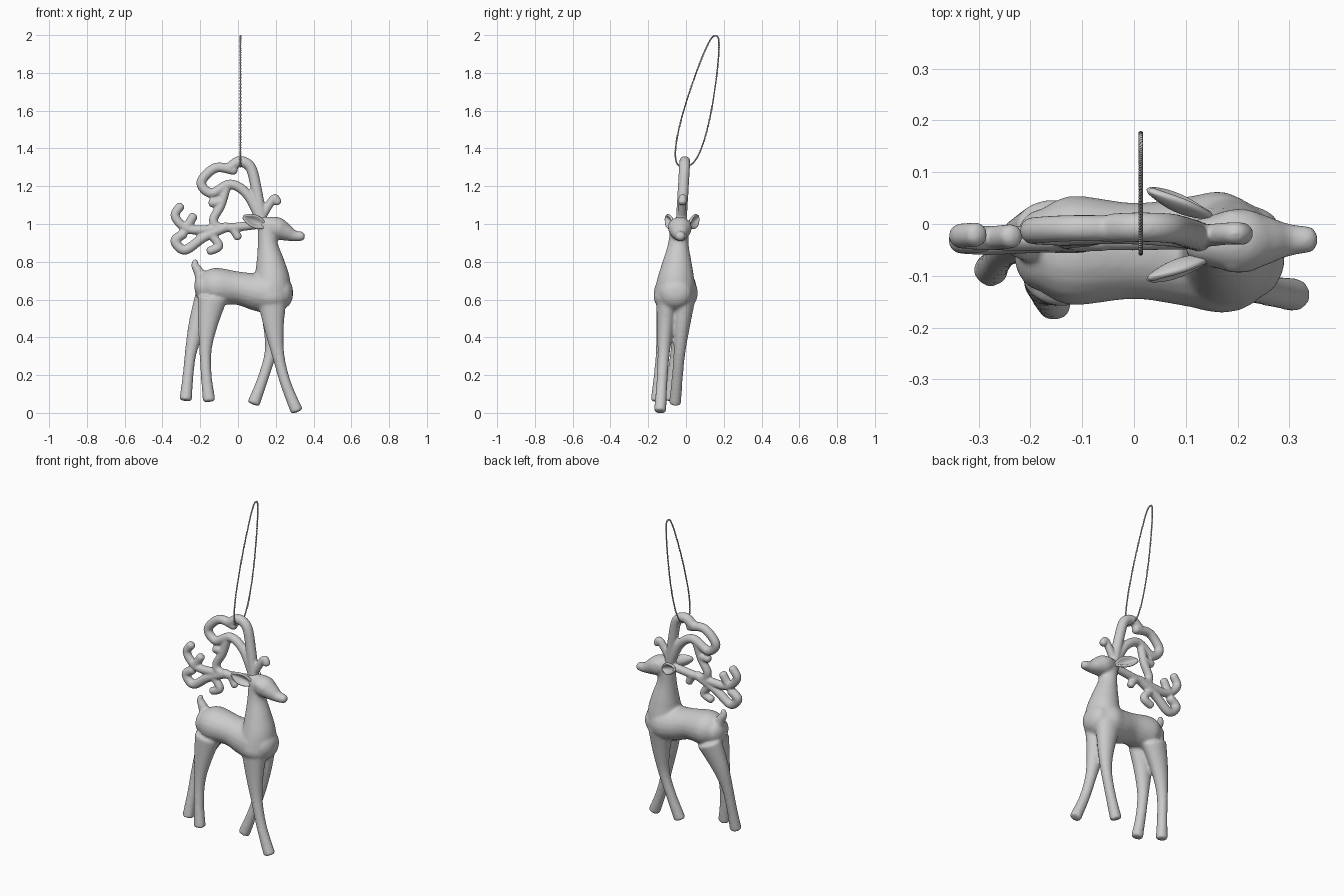
import bpy, bmesh, math
from mathutils import Vector

if "Cube" in bpy.data.objects:
    bpy.data.objects.remove(bpy.data.objects["Cube"])


def spline(pts, steps=8):
    """Catmull-Rom samples through points of any dimension."""
    p = [Vector(q) for q in pts]
    p = [p[0]] + p + [p[-1]]
    out = []
    for a, b, c, d in zip(p, p[1:], p[2:], p[3:]):
        for k in range(steps):
            t = k / steps
            out.append(b + ((c - a) * t + (a * 2 - b * 5 + c * 4 - d) * t * t
                            + ((b - c) * 3 + d - a) * t ** 3) / 2)
    return out + [p[-1]]


def loft(bm, pts, cap=0.7, sides=20):
    """Round-ended tube; each point is x, y, z, radius in the xz plane, radius across."""
    s = spline(pts)
    n = len(s)
    pos = [Vector(q[:3]) for q in s]
    tan = [(pos[min(i + 1, n - 1)] - pos[max(i - 1, 0)]).normalized() for i in range(n)]
    rings = [(pos[i], tan[i], s[i][3], s[i][4]) for i in range(n)]

    def dome(ring, sign):
        c, t, r, q = ring
        angles = [math.pi / 2 * k / 5 for k in range(1, 5)]
        return [(c + t * sign * r * cap * math.sin(a), t, r * math.cos(a), q * math.cos(a))
                for a in angles]
    rings = dome(rings[0], -1)[::-1] + rings + dome(rings[-1], 1)
    loops = []
    for c, t, r, q in rings:
        u = Vector((0, 1, 0)).cross(t).normalized()
        v = t.cross(u)
        turn = [k * math.tau / sides for k in range(sides)]
        loops.append([bm.verts.new(c + u * r * math.cos(a) + v * q * math.sin(a)) for a in turn])
    for a, b in zip(loops, loops[1:]):
        for k in range(sides):
            bm.faces.new((a[k - 1], a[k], b[k], b[k - 1]))
    bm.faces.new(loops[0][::-1])
    bm.faces.new(loops[-1])


def finish(name, bm):
    bmesh.ops.recalc_face_normals(bm, faces=bm.faces)
    for f in bm.faces:
        f.smooth = True
    me = bpy.data.meshes.new(name)
    bm.to_mesh(me)
    bm.free()
    ob = bpy.data.objects.new(name, me)
    bpy.context.collection.objects.link(ob)
    return ob


def blend(ob, voxel, rounds):
    """Fuse overlapping tubes into one smooth skin."""
    m = ob.modifiers.new("fuse", 'REMESH')
    m.mode, m.voxel_size, m.use_smooth_shade = 'VOXEL', voxel, True
    m = ob.modifiers.new("soften", 'SMOOTH')
    m.factor, m.iterations = 0.5, rounds


def trunk(bm, y0, y1, widen, *pts):
    """Tube from x, z, radius points, drifting in depth from y0 to y1."""
    last = len(pts) - 1
    loft(bm, [(x, y0 + (y1 - y0) * i / last, z, r, r * widen)
              for i, (x, z, r) in enumerate(pts)])


def leg(bm, foot, y0, y1, *xs):
    """Leg with x given at five even heights from the belly to the foot."""
    radii = (.078, .053, .033, .029, .034)
    loft(bm, [(x, y0 + (y1 - y0) * i / 4, .6 + (foot - .6) * i / 4, r, .012 + .6 * r)
              for i, (x, r) in enumerate(zip(xs, radii))], cap=0.2)


# Body: torso, neck, head, tail and four legs fused together
bm = bmesh.new()
trunk(bm, -.05, -.055, 1.06, (-.18, .665, .075), (-.12, .668, .1), (0, .66, .088),
      (.1, .64, .1), (.17, .635, .11), (.235, .635, .083))
trunk(bm, -.06, -.034, 1.03, (.17, .61, .11), (.18, .70, .097), (.172, .79, .077),
      (.158, .89, .054), (.154, .98, .048))
trunk(bm, -.033, -.03, 1.06, (.125, 1.0, .04), (.2, .979, .059), (.25, .957, .047),
      (.295, .938, .031), (.338, .935, .025))
for s in (-1, 1):                                  # brows
    y = -.033 + s * .044
    trunk(bm, y, y, 1, (.185, 1.0, .018), (.225, .985, .017))
trunk(bm, -.045, -.042, 1, (-.185, .69, .035), (-.207, .745, .028), (-.228, .78, .021),
      (-.225, .805, .015))
leg(bm, .065, -.10, -.155, -.138, -.16, -.172, -.168, -.153)
leg(bm, .07, -.01, -.09, -.155, -.21, -.247, -.264, -.277)
leg(bm, .01, -.10, -.137, .18, .19, .213, .252, .311)
leg(bm, .05, -.01, -.058, .18, .185, .174, .134, .083)
blend(finish("deer_body", bm), 0.0075, 10)

# Ears: cupped leaves opening outward
for s, name in ((-1, "near_ear"), (1, "far_ear")):
    bm = bmesh.new()
    base, tip = Vector((.155, -.025 + s * .04, .985)), Vector((.024, -.02 + s * .09, 1.04))
    axis = tip - base
    out = Vector((.15, s, .2))
    out = (out - out.project(axis)).normalized()
    side = axis.cross(out).normalized()
    rows = []
    for i in range(13):
        u = .03 + .94 * i / 12
        bulge = math.sin(math.pi * u)
        rows.append([bm.verts.new(base + axis * u + side * .034 * bulge ** .75 * v
                                  + out * .026 * bulge * (v * v - .6))
                     for v in [k / 4 - 1 for k in range(9)]])
    for a, b in zip(rows, rows[1:]):
        for k in range(8):
            bm.faces.new((a[k], a[k + 1], b[k + 1], b[k]))
    ear = finish(name, bm)
    m = ear.modifiers.new("thick", 'SOLIDIFY')
    m.thickness, m.offset = .014, 0
    ear.modifiers.new("round", 'SUBSURF').levels = 1


# Antlers: scrolling branches in one slightly tilted upright plane
def branch(bm, r, *pts):
    loft(bm, [(x, .06 * z - .086, z, r, r) for x, z in pts], sides=16)


bm = bmesh.new()
# stem with hanging loop, then the closed upper scroll
branch(bm, .029, (.13, 1.0), (.1, 1.17), (.068, 1.297), (.01, 1.331), (-.04, 1.3))
branch(bm, .026, (-.02, 1.285), (-.12, 1.297), (-.195, 1.22), (-.14, 1.163), (-.04, 1.21),
       (.05, 1.155), (.12, 1.02))
# inner scroll down to the lower branch, with its bud
branch(bm, .024, (-.06, 1.2), (-.09, 1.1), (-.13, 1.02), (-.08, .98), (.13, 1.0))
branch(bm, .024, (-.085, 1.115), (-.14, 1.112))
# lower scroll, upper hook and small curls
branch(bm, .026, (-.06, .985), (-.18, .93), (-.28, .863), (-.333, .91), (-.29, .947))
branch(bm, .024, (-.11, .975), (-.26, .972), (-.333, 1.04), (-.305, 1.094))
branch(bm, .024, (-.275, .975), (-.237, 1.04))
branch(bm, .023, (-.15, .95), (-.1, .885), (-.15, .857))
branch(bm, .022, (-.03, .98), (0, .93))
# short forward curl
branch(bm, .022, (.135, 1.05), (.17, 1.11), (.195, 1.137), (.21, 1.115))
blend(finish("antlers", bm), 0.006, 4)

# Hanging cord: two twisted strands around a long leaning loop
n = 480
loop = []
for i in range(n):
    a = math.tau * i / n
    half = (.07 + .025 * math.cos(a)) * abs(math.sin(a)) ** .7
    z = 1.65 - .346 * math.cos(a)
    loop.append(Vector((.013, .24 * z - .323 + math.copysign(half, math.sin(a)), z)))
cu = bpy.data.curves.new("hanging_cord", 'CURVE')
cu.dimensions = '3D'
cu.bevel_depth, cu.bevel_resolution = .0026, 1
for strand in (0, math.pi):
    sp = cu.splines.new('POLY')
    sp.points.add(n - 1)
    for i, c in enumerate(loop):
        t = (loop[(i + 1) % n] - loop[i - 1]).normalized()
        x = Vector((1, 0, 0))
        a = strand + math.tau * i * 60 / n
        q = c + (x * math.cos(a) + t.cross(x) * math.sin(a)) * .0022
        sp.points[i].co = (*q, 1)
    sp.use_cyclic_u = True
    sp.use_smooth = True
bpy.context.collection.objects.link(bpy.data.objects.new("hanging_cord", cu))
